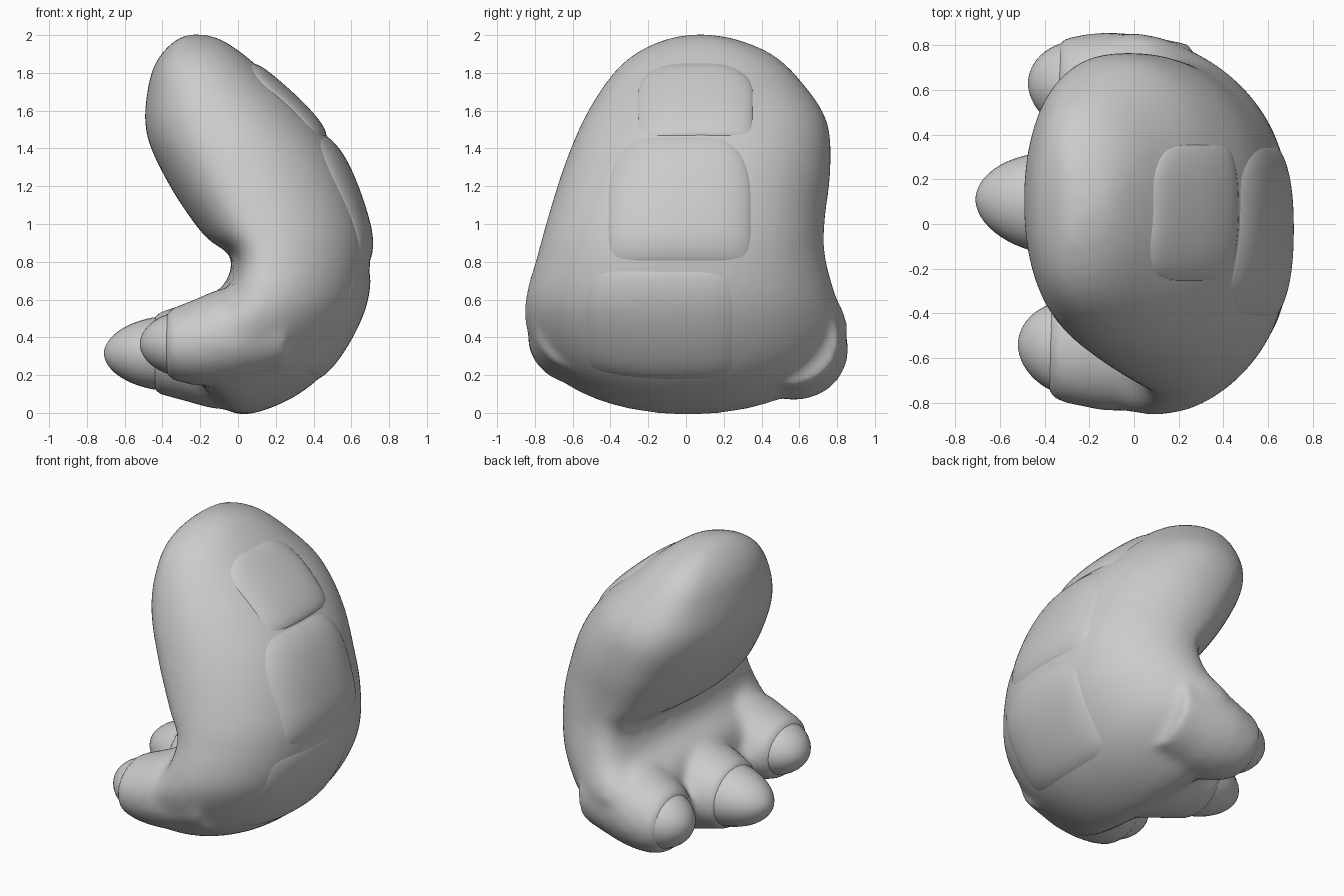
import bpy, bmesh, math
from mathutils import Vector

if "Cube" in bpy.data.objects:
    bpy.data.objects.remove(bpy.data.objects["Cube"])

# Stations along the curled palm: outer x,z / inner x,z / y min,max
ST = [(-.20, 2.005, -.23, 2.005, .06, .09),
      (-.11, 1.985, -.32, 1.98, -.09, .25),
      (.00, 1.92, -.42, 1.88, -.27, .45),
      (.145, 1.80, -.475, 1.73, -.41, .60),
      (.35, 1.61, -.485, 1.48, -.545, .745),
      (.53, 1.38, -.36, 1.20, -.65, .765),
      (.65, 1.10, -.18, .94, -.735, .735),
      (.70, .85, -.04, .83, -.785, .735),
      (.66, .55, -.06, .70, -.845, .79),
      (.50, .26, -.12, .64, -.85, .85),
      (.29, .08, -.17, .60, -.82, .84),
      (.03, -.01, -.20, .55, -.77, .79),
      (-.12, .06, -.22, .45, -.60, .64)]


def station(t):
    i = min(int(t), len(ST) - 2)
    f = t - i
    p = [ST[max(0, min(len(ST) - 1, k))] for k in range(i - 1, i + 3)]
    return [.5 * (2*b + (c - a)*f + (2*a - 5*b + 4*c - d)*f*f + (3*b - a - 3*c + d)*f**3)
            for a, b, c, d in zip(*p)]


def spow(v, e):
    return math.copysign(abs(v) ** e, v)


def power(t):
    # squarer section up high, more pointed section under the base
    return .9 if t < 8 else .9 + .05 * (t - 8)


def ramp(t, a, b):
    return max(0, min(1, (t - a) / (b - a)))


def surface(t, a, off=0):
    ox, oz, ix, iz, y0, y1 = station(t)
    e = power(t)
    c = Vector(((ox + ix) / 2, (y0 + y1) / 2, (oz + iz) / 2))
    d = Vector(((ox - ix) / 2, 0, (oz - iz) / 2)) * spow(math.cos(a), e)
    d.y = (y1 - y0) / 2 * spow(math.sin(a), e)
    # cup the palm: both sides curl forward, and lift at the base
    k = abs(math.sin(a)) ** 3
    curl = Vector((-(.04 + .11 * ramp(t, 4, 7)) * k, 0, .06 * ramp(t, 8, 10) * k))
    return c + d + curl + d.normalized() * off


def mesh_object(name, rows, closed=True):
    bm = bmesh.new()
    R = [[bm.verts.new(p) for p in r] for r in rows]
    for r, s in zip(R, R[1:]):
        n = len(r)
        for j in range(n if closed else n - 1):
            k = (j + 1) % n
            bm.faces.new((r[j], r[k], s[k], s[j]))
    if closed:
        bm.faces.new(R[0])
        bm.faces.new(R[-1])
    bmesh.ops.recalc_face_normals(bm, faces=bm.faces)
    me = bpy.data.meshes.new(name)
    bm.to_mesh(me)
    bm.free()
    ob = bpy.data.objects.new(name, me)
    bpy.context.collection.objects.link(ob)
    for p in me.polygons:
        p.use_smooth = True
    return ob


def tube(name, rings, n=28):
    # rings: x, y, z, half width y, half height z
    return mesh_object(name, [[(x, y + ry * math.cos(2*math.pi*k/n), z + rz * math.sin(2*math.pi*k/n))
                               for k in range(n)] for x, y, z, ry, rz in rings])


# Palm
n = 56
palm = mesh_object("palm", [[surface(i / 5, 2*math.pi*k/n) for k in range(n)]
                            for i in range(5 * (len(ST) - 1) + 1)])
parts = [palm]

# Three toes with blunt claws:
# tip x, claw base x, y at root, y at tip, z root, z tip, half width, half height
TOES = [("front", -.52, -.36, -.53, -.56, .415, .365, .22, .18),
        ("middle", -.71, -.43, .05, .09, .31, .315, .235, .205),
        ("rear", -.475, -.32, .55, .61, .36, .31, .215, .195)]
for nm, tip, base, yr, yt, zr, z, w, h in TOES:
    parts.append(tube("toe_" + nm, [
        (.25, yr, zr + .03, w * 1.2, h * 1.25),
        (.0, yr, zr, w * 1.4, h * 1.45),
        (base * .35, yr * .7 + yt * .3, zr * .6 + z * .4, w * 1.36, h * 1.4),
        (base * .7, yr * .3 + yt * .7, z + .005, w * 1.2, h * 1.23),
        (base, yt, z, w * 1.03, h * 1.04),
        (base - .03, yt, z, w * .75, h * .75)]))
    L = base - tip + .1
    tube("claw_" + nm, [(base + .1 - L * math.sin(q), yt + .02 * math.sin(q), z,
                         w * .98 * math.cos(q) ** 1.05, h * .98 * math.cos(q) ** 1.05)
                        for q in [1.55 * i / 14 for i in range(15)]])

# Fuse palm and toes into one smooth skin
for p in parts:
    p.select_set(True)
bpy.context.view_layer.objects.active = palm
bpy.ops.object.join()
m = palm.modifiers.new("fuse", 'REMESH')
m.mode = 'VOXEL'
m.voxel_size = .025
m.use_smooth_shade = True
s = palm.modifiers.new("soften", 'SMOOTH')
s.factor = .5
s.iterations = 10


# Raised pads down the back, following the palm surface
def pad(name, z0, z1, y0, y1, lift, dome, nu=30, nv=30):
    def find_t(z):
        return min((k * .01 for k in range(200, 1150)), key=lambda t: abs(station(t)[1] - z))
    t0, t1 = find_t(z1), find_t(z0)
    rows = []
    for i in range(nu + 1):
        u = 2 * i / nu - 1
        t = t0 + (t1 - t0) * i / nu
        s = station(t)
        squeeze = 1 - dome * max(0, -u) ** 2.5      # rounded upper end
        row = []
        for j in range(nv + 1):
            v = 2 * j / nv - 1
            y = (y0 + y1) / 2 + (y1 - y0) / 2 * v * squeeze
            q = max(-.95, min(.95, (y - (s[4] + s[5]) / 2) / ((s[5] - s[4]) / 2)))
            a = math.asin(spow(q, 1 / power(t)))
            e = max(0, 1 - abs(u) ** 5) * max(0, 1 - abs(v) ** 5)
            row.append(surface(t, a, -.03 + (lift + .03) * e ** .6))
        rows.append(row)
    return mesh_object(name, rows, closed=False)


pad("pad_upper", 1.45, 1.86, -.28, .38, .025, .6)
pad("pad_middle", .77, 1.49, -.45, .38, .022, .4)
pad("pad_lower", .15, .79, -.58, .30, .014, .05)
